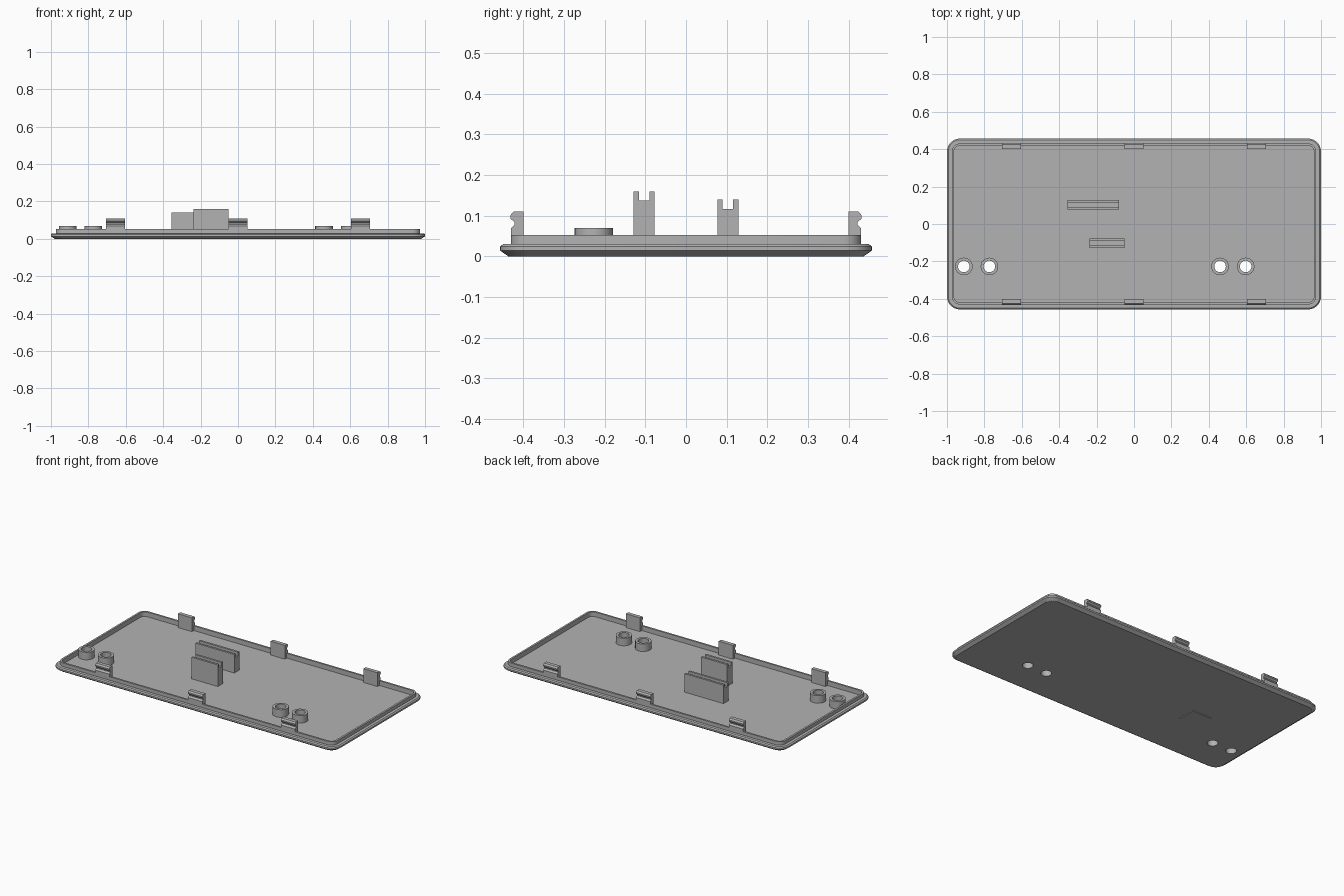
import bpy
import bmesh
import math
from mathutils import Vector

cube = bpy.data.objects.get("Cube")
if cube:
    bpy.data.objects.remove(cube, do_unlink=True)

grey = bpy.data.materials.new("plain grey plastic")
grey.use_nodes = True
COLOUR = (0.45, 0.45, 0.45, 1)
grey.diffuse_color = COLOUR
grey.node_tree.nodes["Principled BSDF"].inputs["Base Color"].default_value = COLOUR

HALF_X, HALF_Y, CORNER = 1.0, 0.457, 0.07
FLOOR = 0.022


def finish(name, bm):
    bmesh.ops.recalc_face_normals(bm, faces=bm.faces)
    mesh = bpy.data.meshes.new(name)
    bm.to_mesh(mesh)
    bm.free()
    mesh.materials.append(grey)
    obj = bpy.data.objects.new(name, mesh)
    bpy.context.collection.objects.link(obj)
    return obj


def select(obj):
    bpy.ops.object.select_all(action='DESELECT')
    obj.select_set(True)
    bpy.context.view_layer.objects.active = obj


def smooth(obj):
    select(obj)
    bpy.ops.object.shade_smooth_by_angle(angle=math.radians(25))


def loft(name, loops, capped=True):
    """Join rings of points; cap both ends, or close the last ring on the first."""
    bm = bmesh.new()
    rings = [[bm.verts.new(p) for p in loop] for loop in loops]
    pairs = list(zip(rings, rings[1:]))
    if capped:
        bm.faces.new(rings[0])
        bm.faces.new(rings[-1])
    else:
        pairs.append((rings[-1], rings[0]))
    n = len(rings[0])
    for a, b in pairs:
        for i in range(n):
            j = (i + 1) % n
            bm.faces.new((a[i], a[j], b[j], b[i]))
    return finish(name, bm)


def rounded_rect(inset, z, steps=8):
    r = CORNER - inset
    cx, cy = HALF_X - CORNER, HALF_Y - CORNER
    points = []
    for quarter, (sx, sy) in enumerate([(1, 1), (-1, 1), (-1, -1), (1, -1)]):
        for k in range(steps + 1):
            a = (quarter + k / steps) * math.pi / 2
            points.append((sx * cx + r * math.cos(a), sy * cy + r * math.sin(a), z))
    return points


def circle(x, y, r, z, sides=24):
    angles = [2 * math.pi * i / sides for i in range(sides)]
    return [(x + r * math.cos(a), y + r * math.sin(a), z) for a in angles]


def extrude_x(name, profile, x0, x1):
    return loft(name, [[(x, y, z) for y, z in profile] for x in (x0, x1)])


def cut(obj, cutter):
    mod = obj.modifiers.new("cut", 'BOOLEAN')
    mod.object, mod.operation, mod.solver = cutter, 'DIFFERENCE', 'EXACT'
    select(obj)
    bpy.ops.object.modifier_apply(modifier=mod.name)
    bpy.data.objects.remove(cutter, do_unlink=True)


# Cover plate: chamfered rim, raised lip and recessed floor
section = [(0.02, 0), (0, 0.014), (0, 0.024), (0.007, 0.03), (0.026, 0.03),
           (0.026, 0.052), (0.038, 0.052), (0.038, FLOOR)]
plate = loft("cover_plate", [rounded_rect(i, z) for i, z in section])

# Screw bosses with holes through the plate
BOSS_Y, BOSS_R, HOLE_R = -0.227, 0.047, 0.031
for n, x in enumerate((-0.91, -0.773, 0.46, 0.597), 1):
    cut(plate, loft("hole_cutter", [circle(x, BOSS_Y, HOLE_R, z) for z in (-0.05, 0.1)]))
    boss = loft(f"screw_boss_{n}", [circle(x, BOSS_Y, r, z) for r, z in
                ((BOSS_R, FLOOR), (BOSS_R, 0.07), (HOLE_R, 0.07), (HOLE_R, FLOOR))],
                capped=False)
    smooth(boss)


# Shallow corner mark cut in the underside
def groove(x0, x1, y0, y1):
    profile = [(y0, -0.01), (y1, -0.01), (y1, 0.004), (y0, 0.004)]
    cut(plate, extrude_x("groove_cutter", profile, x0, x1))


groove(-0.453, -0.447, -0.13, -0.013)
groove(-0.585, -0.447, -0.019, -0.013)
smooth(plate)

# Snap clips along both long edges
clip = [(0.4, FLOOR), (0.431, FLOOR), (0.431, 0.068), (0.422, 0.078), (0.422, 0.084),
        (0.432, 0.093), (0.432, 0.101), (0.424, 0.11), (0.4, 0.11)]
for side, label in ((1, "back"), (-1, "front")):
    for x, place in ((-0.655, "right"), (0, "middle"), (0.655, "left")):
        extrude_x(f"{label}_{place}_clip", [(side * y, z) for y, z in clip],
                  x - 0.05, x + 0.05)


# Slotted board holders
def holder(name, x0, x1, y, top):
    w, s, low = 0.026, 0.013, top - 0.023
    profile = [(y - w, FLOOR), (y + w, FLOOR), (y + w, top), (y + s, top),
               (y + s, low), (y - s, low), (y - s, top), (y - w, top)]
    extrude_x(name, profile, x0, x1)


holder("front_board_holder", -0.237, -0.052, -0.103, 0.16)
holder("back_board_holder", -0.355, -0.08, 0.103, 0.14)
